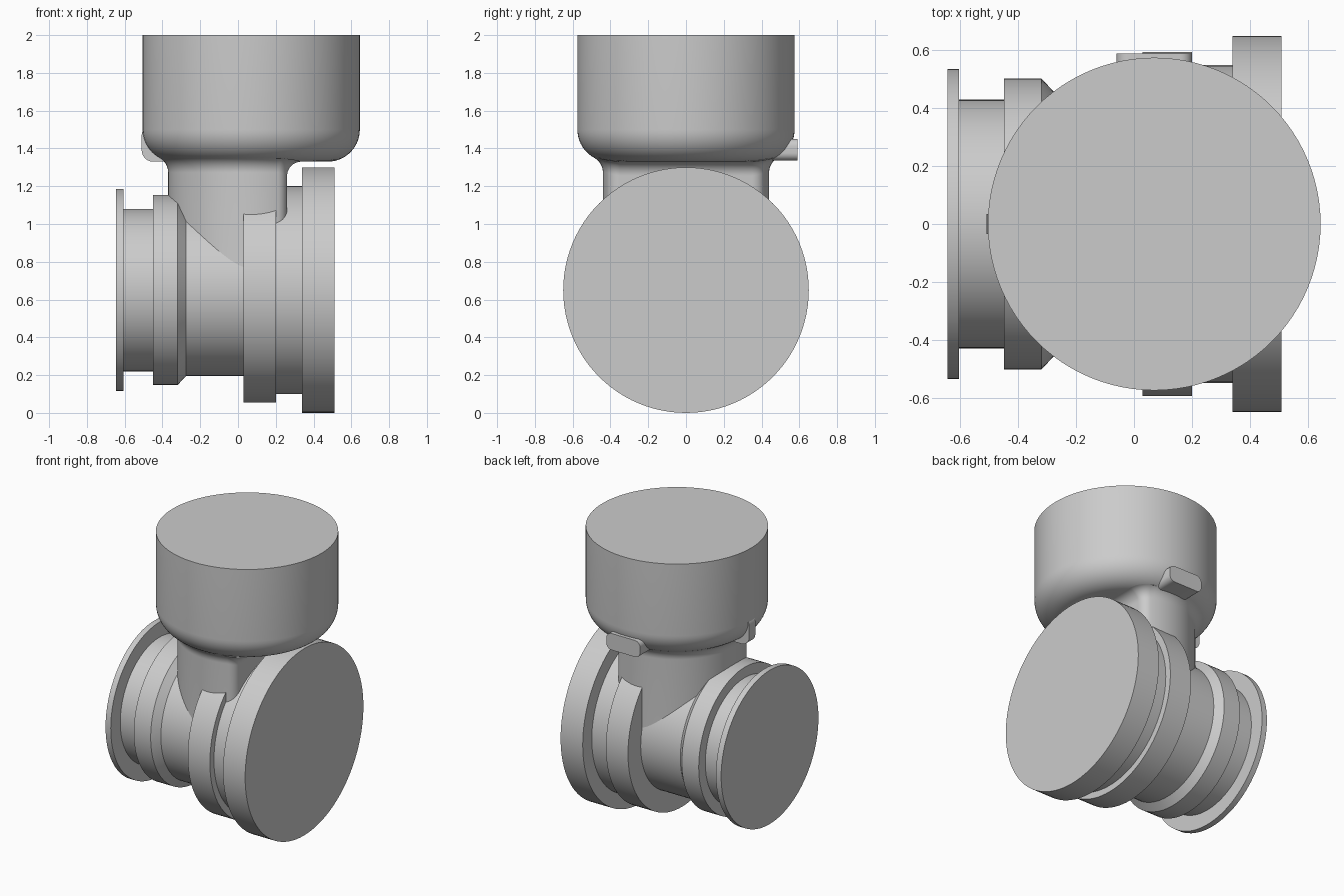
import bpy, bmesh
from math import sin, cos, pi, atan2, radians, sqrt
from mathutils import Vector

if "Cube" in bpy.data.objects:
    bpy.data.objects.remove(bpy.data.objects["Cube"])

SEGMENTS = 96
AXIS_X = 0.07      # vertical axis of the bowl and neck
PIPE_Z = 0.65      # height of the horizontal axis

grey = bpy.data.materials.new("plain grey")
grey.use_nodes = True
grey.diffuse_color = (0.6, 0.6, 0.6, 1)
grey.node_tree.nodes["Principled BSDF"].inputs["Base Color"].default_value = (0.6, 0.6, 0.6, 1)


def finish(name, bm):
    bmesh.ops.recalc_face_normals(bm, faces=bm.faces)
    mesh = bpy.data.meshes.new(name)
    bm.to_mesh(mesh)
    bm.free()
    mesh.materials.append(grey)
    obj = bpy.data.objects.new(name, mesh)
    bpy.context.collection.objects.link(obj)
    bpy.ops.object.select_all(action='DESELECT')
    obj.select_set(True)
    bpy.context.view_layer.objects.active = obj
    bpy.ops.object.shade_smooth_by_angle(angle=radians(30))
    return obj


def loft(name, rings):
    """Skin a list of closed rings and cap both ends."""
    bm = bmesh.new()
    loops = [[bm.verts.new(p) for p in ring] for ring in rings]
    for low, high in zip(loops, loops[1:]):
        for i in range(len(low)):
            j = (i + 1) % len(low)
            bm.faces.new((low[i], low[j], high[j], high[i]))
    bm.faces.new(loops[0])
    bm.faces.new(loops[-1])
    return finish(name, bm)


def turn(name, profile, place):
    """Revolve (position, radius) pairs; place maps them to a point."""
    angles = [2 * pi * i / SEGMENTS for i in range(SEGMENTS)]
    return loft(name, [[place(p, r * cos(a), r * sin(a)) for a in angles]
                       for p, r in profile])


def rounded_bar(name, centre, size, axis, radius):
    """Box whose edges parallel to one axis are rounded."""
    bm = bmesh.new()
    bmesh.ops.create_cube(bm, size=1)
    bmesh.ops.scale(bm, vec=size, verts=bm.verts)
    edges = [e for e in bm.edges
             if abs((e.verts[0].co - e.verts[1].co)[axis]) > 0.001]
    bmesh.ops.bevel(bm, geom=edges, offset=radius, segments=6,
                    profile=0.5, affect='EDGES')
    bmesh.ops.translate(bm, vec=Vector(centre), verts=bm.verts)
    return finish(name, bm)


# Horizontal pipe with flanges and collars
steps = [(-0.645, -0.605, 0.535), (-0.605, -0.45, 0.43), (-0.45, -0.32, 0.503),
         (-0.275, 0.03, 0.455), (0.03, 0.2, 0.595), (0.2, 0.34, 0.55),
         (0.34, 0.51, 0.65)]
pipe_profile = [(x, r) for a, b, r in steps for x in (a, b)]
turn("horizontal_pipe", pipe_profile, lambda p, u, v: (p, u, PIPE_Z + v))

# Upper bowl with rounded lower rim
RIM, BOWL_R, BOWL_Z = 0.17, 0.575, 1.33
bowl_profile = [(BOWL_Z + RIM * (1 - cos(t)), BOWL_R - RIM * (1 - sin(t)))
                for t in (pi / 2 * i / 14 for i in range(15))]
bowl_profile.append((2.0, BOWL_R))
turn("upper_bowl", bowl_profile, lambda p, u, v: (AXIS_X + u, v, p))

# Neck: round, with one flat side and a flare into the bowl
NECK_R, FLAT_X, CORNER = 0.44, 0.26, 0.07
corner_x = FLAT_X - CORNER
corner_y = sqrt((NECK_R - CORNER) ** 2 - (corner_x - AXIS_X) ** 2)
corner_angle = atan2(corner_y, corner_x - AXIS_X)
outline = []     # (base point, outward normal, share of flat side)
for side in (1, -1):
    half = []
    for i in range(13):
        a = corner_angle * i / 12
        n = Vector((cos(a), side * sin(a), 0))
        half.append((Vector((corner_x, side * corner_y, 0)) + CORNER * n, n, 1 - i / 12))
    for i in range(1, 37):
        a = corner_angle + (pi - corner_angle) * i / 36
        n = Vector((cos(a), side * sin(a), 0))
        half.append((Vector((AXIS_X, 0, 0)) + NECK_R * n, n, 0))
    outline += half if side == 1 else half[-2::-1]

FLARE, FLAT_FLARE = 0.09, 0.075
flare_z = BOWL_Z + RIM - sqrt((RIM + FLARE) ** 2
                             - (NECK_R + FLARE - BOWL_R + RIM) ** 2)
round_end = atan2(BOWL_Z + RIM - flare_z, NECK_R + FLARE - BOWL_R + RIM)


def flare(radius, start, angle):
    return radius * (1 - cos(angle)), start + radius * sin(angle)


rings = [[p + Vector((0, 0, PIPE_Z)) for p, n, w in outline]]
for i in range(13):
    s_round, z_round = flare(FLARE, flare_z, round_end * i / 12)
    s_flat, z_flat = flare(FLAT_FLARE, BOWL_Z - FLAT_FLARE, pi / 2 * i / 12)
    rings.append([p + n * (s_round + w * (s_flat - s_round))
                  + Vector((0, 0, z_round + w * (z_flat - z_round)))
                  for p, n, w in outline])
loft("neck", rings)

# Small lugs under the bowl: a wide one at the back, a thin one on the side
rounded_bar("back_lug", (AXIS_X, 0.49, 1.393), (0.26, 0.2, 0.115), 1, 0.04)
rounded_bar("side_lug", (-0.4, 0, 1.43), (0.22, 0.07, 0.2), 1, 0.06)
